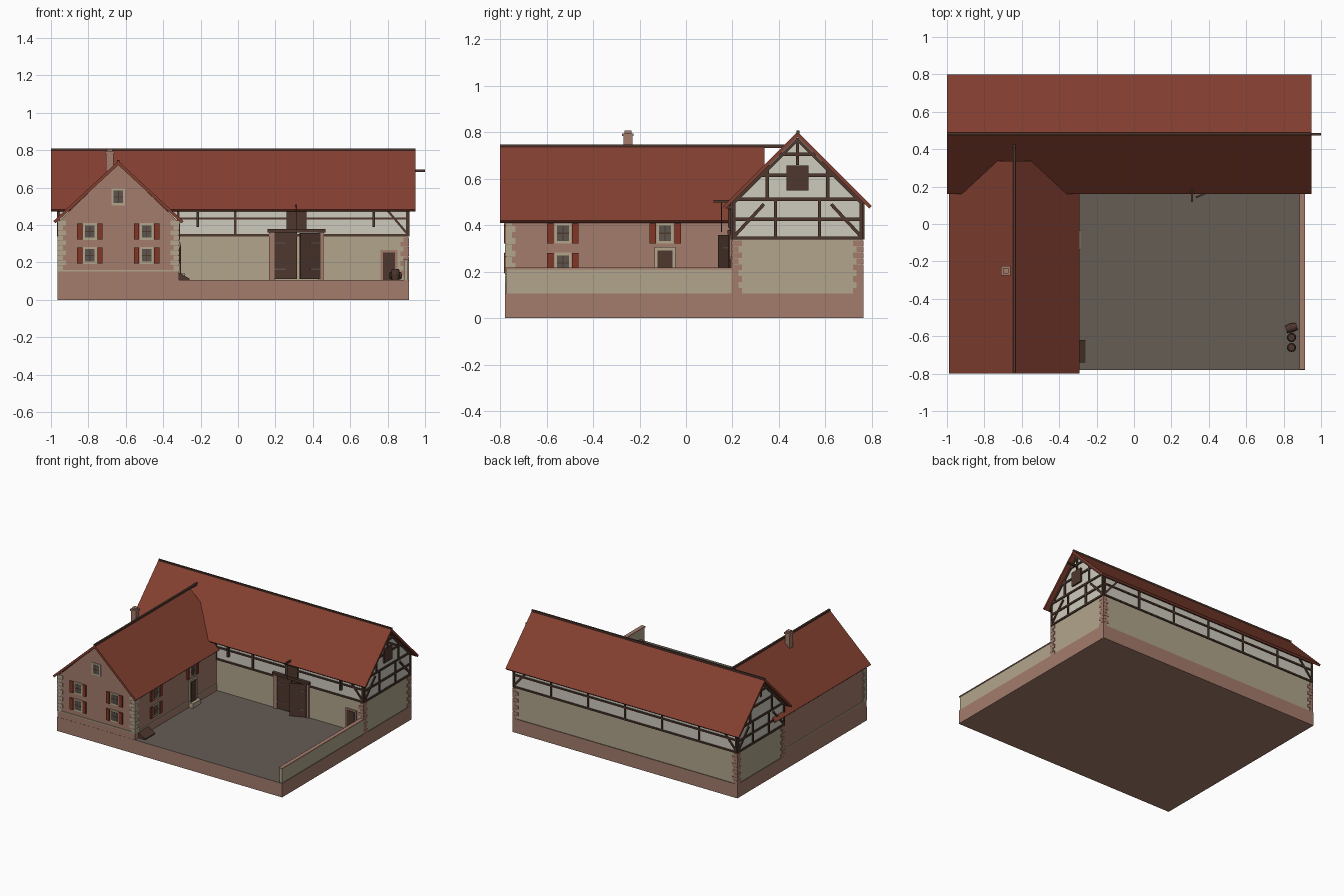
import bpy, bmesh, math
from mathutils import Matrix, Vector

cube = bpy.data.objects.get("Cube")
if cube:
    bpy.data.objects.remove(cube, do_unlink=True)


def material(name, rgb):
    col = [((c / 255 + 0.055) / 1.055) ** 2.4 for c in rgb] + [1]
    m = bpy.data.materials.new(name)
    m.use_nodes = True
    m.diffuse_color = col
    m.node_tree.nodes["Principled BSDF"].inputs["Base Color"].default_value = col
    return m


PINK = material("pink sandstone", (164, 124, 108))
BEIGE = material("beige stone", (177, 165, 140))
WHITE = material("white plaster", (206, 202, 190))
ROOF = material("red roof tile", (132, 64, 49))
TIMBER = material("dark timber", (78, 55, 46))
GROUND = material("courtyard ground", (101, 93, 85))
SHUTTER = material("red shutter", (130, 54, 38))
GLASS = material("window glass", (92, 84, 77))


def finish(name, bm, mats, place=None):
    if place:
        bm.transform(place)
    bmesh.ops.recalc_face_normals(bm, faces=bm.faces)
    me = bpy.data.meshes.new(name)
    bm.to_mesh(me)
    bm.free()
    for m in mats:
        me.materials.append(m)
    ob = bpy.data.objects.new(name, me)
    bpy.context.collection.objects.link(ob)
    return ob


def boxes(name, mat, items, place=None):
    """Each item: x0, x1, y0, y1, z0, z1."""
    bm = bmesh.new()
    for x0, x1, y0, y1, z0, z1 in items:
        mx = Matrix.Translation(((x0 + x1) / 2, (y0 + y1) / 2, (z0 + z1) / 2))
        mx = mx @ Matrix.Diagonal((abs(x1 - x0), abs(y1 - y0), abs(z1 - z0), 1))
        bmesh.ops.create_cube(bm, size=1, matrix=mx)
    return finish(name, bm, [mat], place)


def bars(name, segs, place, width=0.014, depth=0.008, mat=TIMBER):
    """Straight timbers on a facade, each from (u, z) to (u, z)."""
    bm = bmesh.new()
    for a, b, c, d in segs:
        run = Vector((c - a, 0, d - b))
        mx = Matrix.Translation(((a + c) / 2, 0, (b + d) / 2))
        mx = mx @ Matrix.Rotation(-math.atan2(run.z, run.x), 4, 'Y')
        mx = mx @ Matrix.Diagonal((run.length, depth * 2, width, 1))
        bmesh.ops.create_cube(bm, size=1, matrix=mx)
    return finish(name, bm, [mat], place)


def prism(name, mat, profile, y0, y1, place=None):
    """Extrude an (x, z) outline along y."""
    bm = bmesh.new()
    face = bm.faces.new([bm.verts.new((x, y0, z)) for x, z in profile])
    out = bmesh.ops.extrude_face_region(bm, geom=[face])
    moved = [v for v in out["geom"] if isinstance(v, bmesh.types.BMVert)]
    bmesh.ops.translate(bm, verts=moved, vec=(0, y1 - y0, 0))
    return finish(name, bm, [mat], place)


def facade(x, y, degrees):
    return Matrix.Translation((x, y, 0)) @ Matrix.Rotation(math.radians(degrees), 4, 'Z')


def gable(half, foot, eave, top):
    return [(-half, foot), (-half, eave), (0, top), (half, eave), (half, foot)]


def roof_slab(half, eave, top, t=0.022):
    return [(-half, eave), (0, top), (half, eave),
            (half - t / 2, eave - t / 2), (0, top - t), (t / 2 - half, eave - t / 2)]


def quoins(name, mat, x, y, sx, sy, z0, z1, count):
    step, out, items = (z1 - z0) / count, 0.004, []
    for i in range(count):
        lx, ly = (0.042, 0.026) if i % 2 else (0.026, 0.042)
        items.append((x - sx * out, x + sx * lx, y - sy * out, y + sy * ly,
                      z0 + i * step, z0 + (i + 0.96) * step))
    boxes(name, mat, items)


def window(name, u, z, place, shutters=True):
    w, h = 0.037, 0.045
    boxes(name + "_frame", BEIGE, [(u - w, u + w, -0.006, 0, z - h, z + h)], place)
    boxes(name + "_glass", GLASS, [(u - 0.026, u + 0.026, -0.008, 0, z - 0.033, z + 0.033)], place)
    bars(name + "_muntins", [(u, z - 0.033, u, z + 0.033), (u - 0.026, z, u + 0.026, z)],
         place, 0.005, 0.009)
    if shutters:
        boxes(name + "_shutters", SHUTTER,
              [(u + s * 0.04, u + s * 0.068, -0.009, 0, z - 0.043, z + 0.043) for s in (-1, 1)], place)


# Plinth with courtyard surface
FLOOR = 0.105
base = boxes("plinth", PINK, [(-0.965, 0.915, -0.78, 0.765, 0, FLOOR)])
base.data.materials.append(GROUND)
for p in base.data.polygons:
    p.material_index = int(p.normal.z > 0.5)

# Barn walls and roof
along = facade(0, 0.48, 90)
boxes("barn_stone_wall", BEIGE, [(-0.96, 0.91, 0.2, 0.76, FLOOR, 0.34)])
prism("barn_plaster_wall", WHITE, gable(0.28, 0.34, 0.5, 0.778), -0.91, 0.96, along)
prism("barn_roof", ROOF, roof_slab(0.32, 0.482, 0.802), -0.95, 1, along)
boxes("barn_ridge", TIMBER, [(-1, 0.95, 0.476, 0.488, 0.79, 0.808)])
for x, sx in ((-0.96, 1), (0.91, -1)):
    for y, sy in ((0.2, 1), (0.76, -1)):
        quoins("barn_quoins", PINK, x, y, sx, sy, FLOOR, 0.335, 9)

# Barn gable timber frames
for side, place in (("right", facade(0.91, 0.48, 90)), ("left", facade(-0.96, 0.48, -90))):
    segs = [(-0.28, z, 0.28, z) for z in (0.345, 0.425, 0.512)]
    segs += [(-0.17, 0.615, 0.17, 0.615), (-0.08, 0.705, 0.08, 0.705), (0, 0.66, 0, 0.775)]
    for s in (-1, 1):
        segs += [(s * 0.273, 0.34, s * 0.273, 0.5), (s * 0.095, 0.34, s * 0.095, 0.512),
                 (s * 0.13, 0.512, s * 0.13, 0.645), (s * 0.27, 0.355, s * 0.145, 0.49),
                 (s * 0.28, 0.492, 0, 0.768)]
    bars(side + "_gable_frame", segs, place)
right = facade(0.91, 0.48, 90)
boxes("gable_hatch", TIMBER, [(-0.047, 0.047, -0.012, 0, 0.55, 0.657)], right)
boxes("gable_hoist", TIMBER, [(-0.006, 0.006, -0.09, 0, 0.684, 0.696)], right)

# Long side timber frames
for side, place, span in (("front", facade(0, 0.2, 0), (-0.32, 0.903)),
                          ("back", facade(0, 0.76, 180), (-0.903, 0.953))):
    a, b = span
    segs = [(a, z, b, z) for z in (0.345, 0.435, 0.492)]
    n = 4 if side == "front" else 6
    segs += [(a + (b - a) * i / n, 0.34, a + (b - a) * i / n, 0.5) for i in range(n + 1)
             if side == "back" or i in (0, 1, 4)]
    segs.append((b, 0.355, b - 0.11, 0.485))
    if side == "back":
        segs.append((a, 0.355, a + 0.11, 0.485))
    bars(side + "_frame", segs, place, 0.012)
front = facade(0, 0.2, 0)
bars("eave_struts", [(x, 0.39, x, 0.47) for x in (-0.215, 0.725)], front, 0.014, 0.02)
rafters = [-0.3 + i * 0.1 for i in range(13)]
boxes("rafter_ends", TIMBER, [(x, x + 0.012, -0.025, 0, 0.472, 0.484) for x in rafters], front)

# Barn gate with one leaf ajar
boxes("gate_surround", PINK, [(0.165, 0.195, -0.012, 0, FLOOR, 0.36),
                              (0.43, 0.457, -0.012, 0, FLOOR, 0.36)], front)
boxes("gate_lintel", TIMBER, [(0.158, 0.467, -0.022, 0, 0.36, 0.379)], front)
boxes("gate_leaf_closed", TIMBER, [(0.195, 0.315, -0.009, 0, 0.11, 0.36)], front)
ajar = facade(0.438, 0.192, 23)
boxes("gate_leaf_open", TIMBER, [(-0.118, 0, -0.009, 0, 0.11, 0.358)], ajar)
for place, u in ((front, 0.195), (ajar, -0.06)):
    boxes("gate_hinges", GLASS, [(u, u + 0.06, -0.011, 0, z, z + 0.007) for z in (0.16, 0.3)], place)
boxes("loft_hatch", TIMBER, [(0.26, 0.365, -0.012, 0, 0.379, 0.49)], front)
boxes("loft_hoist", TIMBER, [(0.304, 0.316, -0.082, 0, 0.497, 0.508),
                             (0.309, 0.312, -0.049, -0.046, 0.37, 0.5)], front)
boxes("side_door_surround", PINK, [(0.763, 0.853, -0.008, 0, FLOOR, 0.265)], front)
boxes("side_door", TIMBER, [(0.776, 0.84, -0.012, 0, FLOOR, 0.253)], front)

# House walls and roof
middle = facade(-0.64, 0, 0)
prism("house_walls", PINK, gable(0.322, FLOOR, 0.416, 0.725), -0.775, 0.2, middle)
prism("house_attic_end", PINK, [(-0.12, 0.6), (0, 0.722), (0.12, 0.6)], 0.19, 0.33, middle)
prism("house_roof", ROOF, roof_slab(0.348, 0.42, 0.742), -0.8, 0.337, middle)
boxes("house_ridge", TIMBER, [(-0.007, 0.007, -0.8, 0.43, 0.732, 0.748)], middle)
boxes("house_footing", PINK, [(-0.325, 0.325, -0.779, 0.2, FLOOR, 0.15)], middle)
boxes("house_footing_ledge", BEIGE, [(-0.326, 0.326, -0.78, 0.2, 0.15, 0.158)], middle)
for s in (-1, 1):
    quoins("house_quoins", BEIGE, -0.64 + s * 0.322, -0.775, -s, 1, 0.158, 0.425, 10)
boxes("chimney", PINK, [(-0.705, -0.665, -0.27, -0.23, 0.65, 0.79)])
boxes("chimney_cap", PINK, [(-0.71, -0.66, -0.275, -0.225, 0.783, 0.795),
                            (-0.7, -0.67, -0.265, -0.235, 0.795, 0.807)])

# House windows and door
house_front, house_side = facade(-0.64, -0.775, 0), facade(-0.318, 0, 90)
for z in (0.237, 0.365):
    for u in (-0.152, 0.152):
        window("front_window", u, z, house_front)
    window("side_window", -0.53, z, house_side)
window("upper_side_window", -0.09, 0.365, house_side)
window("attic_window", 0, 0.55, house_front, False)
boxes("house_door_surround", BEIGE, [(-0.135, -0.045, -0.01, 0, FLOOR, 0.305)], house_side)
boxes("house_door", TIMBER, [(-0.122, -0.058, -0.013, 0, FLOOR, 0.292)], house_side)
boxes("door_step", BEIGE, [(-0.135, -0.035, -0.035, 0, FLOOR, 0.14)], house_side)
prism("cellar_hatch", TIMBER, [(0.32, FLOOR), (0.32, 0.148), (0.382, 0.112), (0.382, FLOOR)],
      -0.74, -0.62, middle)

# Courtyard wall
boxes("yard_wall", BEIGE, [(0.888, 0.91, -0.775, 0.2, FLOOR, 0.21)])
boxes("yard_wall_cap", PINK, [(0.884, 0.914, -0.778, 0.2, 0.21, 0.218)])

# Barrels, two standing and one lying
for y, tilt in ((-0.66, 0), (-0.607, 0), (-0.555, 90)):
    bm = bmesh.new()
    for s in (-1, 1):
        flip = Matrix.Rotation(math.pi * (s < 0), 4, 'X')
        bmesh.ops.create_cone(bm, cap_ends=True, segments=12, radius1=0.024, radius2=0.019,
                              depth=0.03, matrix=flip @ Matrix.Translation((0, 0, 0.015)))
    place = Matrix.Translation((0.842, y, FLOOR + (0.024 if tilt else 0.03)))
    finish("barrel", bm, [TIMBER], place @ Matrix.Rotation(0.3 * (tilt > 0), 4, 'Z')
           @ Matrix.Rotation(math.radians(tilt), 4, 'Y'))
